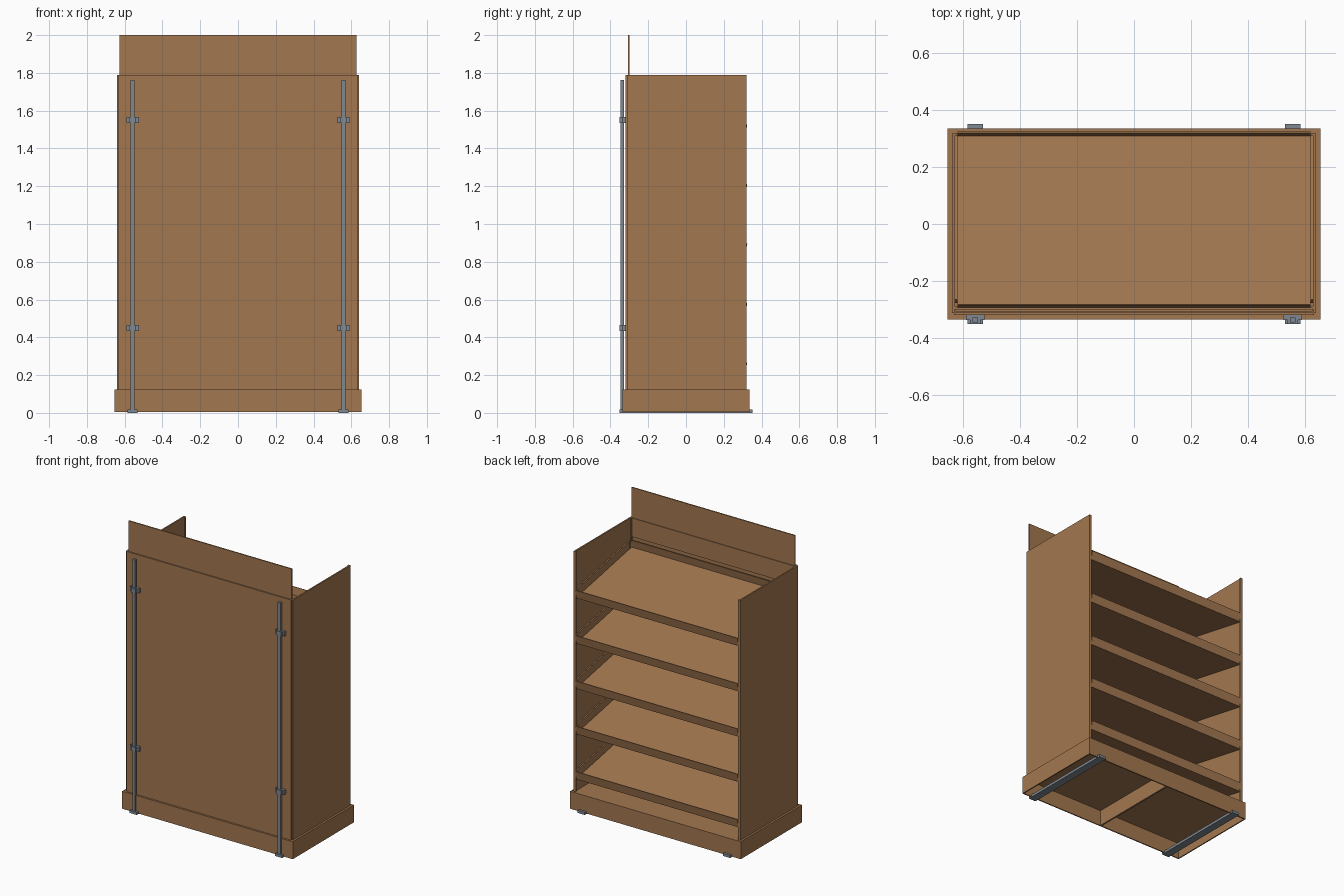
import bpy
import bmesh
import math
from mathutils import Matrix, Vector

if "Cube" in bpy.data.objects:
    bpy.data.objects.remove(bpy.data.objects["Cube"])


def material(name, color):
    m = bpy.data.materials.new(name)
    m.diffuse_color = (*color, 1)
    m.use_nodes = True
    m.node_tree.nodes["Principled BSDF"].inputs["Base Color"].default_value = m.diffuse_color
    return m


WOOD = material("warm_brown", (0.365, 0.186, 0.080))
STEEL = material("slate_grey", (0.215, 0.245, 0.280))


def boxes(name, mat, spans, matrix=Matrix()):
    """One object made of boxes given as (x0, x1, y0, y1, z0, z1)."""
    bm = bmesh.new()
    for x0, x1, y0, y1, z0, z1 in spans:
        size = Vector((x1 - x0, y1 - y0, z1 - z0))
        mid = Vector((x0 + x1, y0 + y1, z0 + z1)) / 2
        bmesh.ops.create_cube(bm, size=1, matrix=Matrix.Translation(mid) @ Matrix.Diagonal((*size, 1)))
    me = bpy.data.meshes.new(name)
    bm.to_mesh(me)
    bm.free()
    me.materials.append(mat)
    ob = bpy.data.objects.new(name, me)
    ob.matrix_world = matrix
    bpy.context.collection.objects.link(ob)
    return ob


def mirrored(spans):
    """Spans on the +x side plus their copies on the -x side."""
    return spans + [(-b, -a, *rest) for a, b, *rest in spans]


# Plinth: hollow frame open below, with a deck and a centre divider
T = 0.008
boxes("base_frame", WOOD, mirrored([(0.655 - T, 0.655, -0.335, 0.335, 0.004, 0.125)]) + [
    (-0.647, 0.647, -0.335, -0.335 + T, 0.004, 0.125),
    (-0.647, 0.647, 0.335 - T, 0.335, 0.004, 0.125)])
boxes("base_deck", WOOD, [(-0.647, 0.647, -0.327, 0.327, 0.114, 0.124)])
boxes("base_divider", WOOD, [(-0.006, 0.006, -0.327, 0.327, 0.006, 0.114)])

# Side walls with narrow returns at both ends
boxes("side_panels", WOOD, mirrored([
    (0.630, 0.640, -0.312, 0.319, 0.124, 1.79),
    (0.622, 0.630, 0.311, 0.319, 0.124, 1.79),
    (0.622, 0.630, -0.298, -0.290, 0.124, 1.79)]))

# Closed front wall, raised header board and the strip holding it
boxes("front_panel", WOOD, [(-0.632, 0.632, -0.320, -0.311, 0.124, 1.79)])
boxes("header_board", WOOD, [(-0.627, 0.627, -0.308, -0.299, 1.67, 2.0)])
boxes("header_retainer", WOOD, [(-0.622, 0.622, -0.299, -0.294, 1.66, 1.79)])

# Five trays sloping down to the open side, with upturned lips
TILT = math.radians(11)
DEPTH = 0.61 / math.cos(TILT)
for i in range(5):
    pivot = Matrix.Translation((0, 0.313, 0.208 + 0.3145 * i)) @ Matrix.Rotation(-TILT, 4, 'X')
    boxes(f"shelf_tray_{i + 1}", WOOD, [
        (-0.621, 0.621, -DEPTH, 0, 0, 0.006),
        (-0.621, 0.621, -0.005, 0, 0.006, 0.060),
        (-0.621, 0.621, -DEPTH, -DEPTH + 0.005, 0.006, 0.060)] + mirrored([
            (0.621, 0.6295, -DEPTH + 0.02, -0.012, 0, 0.060)]), pivot)

# Floor rails, upright rods and their clamps
for side, s in (("left", -1), ("right", 1)):
    at = Matrix.Translation((0.558 * s, 0, 0))
    boxes(f"floor_rail_{side}", STEEL, [(-0.027, 0.027, -0.352, 0.352, 0, 0.018)], at)
    boxes(f"upright_rod_{side}", STEEL, [(-0.010, 0.010, -0.347, -0.329, 0.010, 1.762)], at)
    for j, z in enumerate((0.45, 1.55)):
        boxes(f"rod_clamp_{side}_{j + 1}", STEEL, [
            (-0.033, 0.033, -0.338, -0.320, z - 0.016, z + 0.016),
            (-0.019, 0.019, -0.352, -0.338, z - 0.016, z + 0.016)], at)
